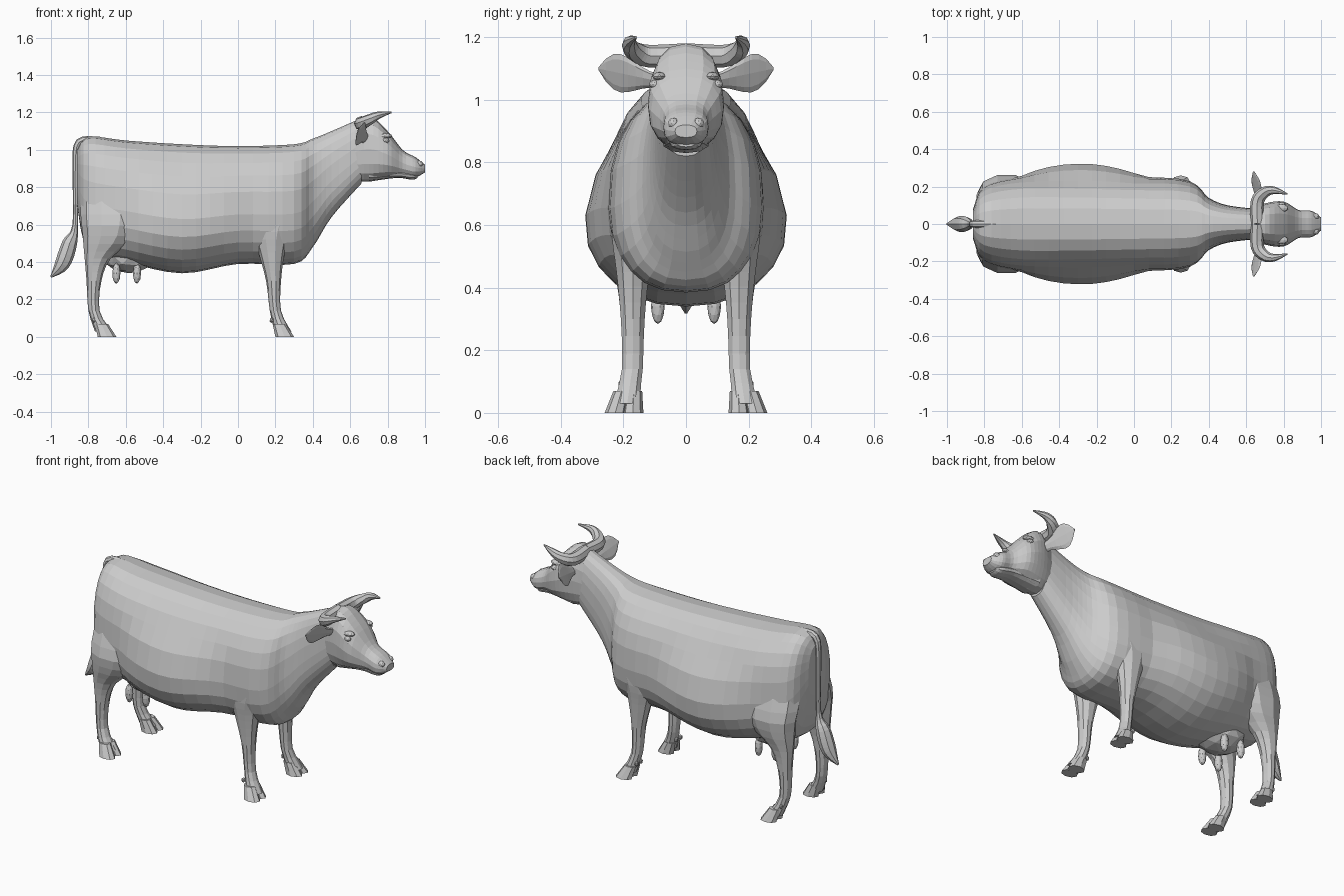
import bpy, bmesh, math
from mathutils import Vector, Matrix

if "Cube" in bpy.data.objects:
    bpy.data.objects.remove(bpy.data.objects["Cube"], do_unlink=True)

X_AXIS, Y_AXIS, Z_AXIS = Matrix.Identity(3)
GREY = (0.6, 0.6, 0.6, 1)
hide = bpy.data.materials.new("plain grey")
hide.use_nodes = True
hide.diffuse_color = GREY
hide.node_tree.nodes["Principled BSDF"].inputs["Base Color"].default_value = GREY


def finish(name, bm):
    bmesh.ops.recalc_face_normals(bm, faces=bm.faces)
    mesh = bpy.data.meshes.new(name)
    bm.to_mesh(mesh)
    bm.free()
    mesh.materials.append(hide)
    obj = bpy.data.objects.new(name, mesh)
    bpy.context.collection.objects.link(obj)


def smooth(stations, steps=3):
    """Catmull-Rom interpolation of tuples of any length."""
    out = []
    last = len(stations) - 1
    for i in range(last):
        before, start, end, after = (
            stations[min(max(i + k, 0), last)] for k in (-1, 0, 1, 2))
        for s in range(steps):
            t = s / steps
            out.append([
                b + t / 2 * (c - a + t * (2 * a - 5 * b + 4 * c - d + t * (3 * (b - c) + d - a)))
                for a, b, c, d in zip(before, start, end, after)])
    return out + [stations[-1]]


def ring(centre, side, up, down=None, sides=10, power=1):
    """Closed section with separate upper and lower heights."""
    down = down or up
    points = []
    for k in range(sides):
        angle = math.tau * k / sides
        c, s = (math.copysign(abs(v) ** power, v) for v in (math.cos(angle), math.sin(angle)))
        points.append(centre + side * c + (up if s > 0 else down) * s)
    return points


def loft(name, rings):
    bm = bmesh.new()
    loops = [[bm.verts.new(point) for point in section] for section in rings]
    for a, b in zip(loops, loops[1:]):
        for k in range(len(a)):
            bm.faces.new((a[k - 1], a[k], b[k], b[k - 1]))
    bm.faces.new(loops[0])
    bm.faces.new(loops[-1])
    finish(name, bm)


def trunk(name, stations, sides, widest, swellings=()):
    """Stations along x: x, bottom, top, half width; swellings push the flanks outward."""
    rings = []
    for x, low, top, width in smooth(stations, 4):
        below = (top - low) * widest
        above = (top - low) - below
        section = ring(Vector((x, 0, low + below)), Y_AXIS * width,
                       Z_AXIS * above, Z_AXIS * below, sides, 0.82)
        for point in section:
            for cx, cz, length, height, gain in swellings:
                fade = max(0, 1 - ((x - cx) / length) ** 2) * max(0, 1 - ((point.z - cz) / height) ** 2)
                point.y *= 1 + gain * fade
        rings.append(section)
    loft(name, rings)


def leg(name, stations, side):
    """Stations down the leg: z, x, radius; it leans in at the top and out at the foot."""
    rings = []
    for z, x, radius in smooth(stations):
        y = min(0.17, 0.35 - 0.3 * z) + 0.15 * max(0, 0.15 - z)
        rings.append(ring(Vector((x, y * side, z)), X_AXIS * radius, Y_AXIS * (radius / 2 + 0.02)))
    loft(name, rings)


def tube(name, stations, reference):
    """Round tapering tube; stations are x, y, z, radius."""
    stations = smooth(stations, 4)
    path = [Vector(s[:3]) for s in stations]
    rings = []
    for i, point in enumerate(path):
        along = (path[min(i + 1, len(path) - 1)] - path[max(i - 1, 0)]).normalized()
        side = along.cross(reference).normalized()
        radius = stations[i][3]
        rings.append(ring(point, side * radius, along.cross(side) * radius, sides=8))
    loft(name, rings)


def ball(name, centre, radii, detail=2):
    bm = bmesh.new()
    place = Matrix.Translation(centre) @ Matrix.Diagonal((*radii, 1))
    bmesh.ops.create_icosphere(bm, subdivisions=detail, radius=1, matrix=place)
    finish(name, bm)


def ear(name, side):
    """Flattened leaf that swells toward the tip and tilts forward."""
    root, tip = Vector((0.68, 0.09 * side, 1.06)), Vector((0.64, 0.28 * side, 1.1))
    rings = []
    for k in range(9):
        t = k / 8
        swell = math.sin(math.pi * t ** 1.7)
        height = 0.05 * swell + 0.02 * (1 - t) + 0.004
        rings.append(ring(root.lerp(tip, t), X_AXIS * (0.016 - 0.012 * t),
                          (Z_AXIS + X_AXIS * 0.4) * height, sides=8))
    loft(name, rings)


def hoof(name, toe, y, splay, side):
    """One claw that widens and moves forward toward the ground."""
    rings = []
    for k in range(4):
        rise = k / 3
        centre = Vector((toe - 0.03 * rise, (y + splay * (1 - rise)) * side, 0.07 * rise))
        rings.append(ring(centre, X_AXIS * (0.05 - 0.015 * rise),
                          Y_AXIS * (0.034 - 0.008 * rise), sides=8))
    loft(name, rings)


# Barrel, rump, brisket and neck, with belly and shoulder swellings
trunk("body", [
    (-0.86, 0.7, 1, 0.08), (-0.8, 0.46, 1.07, 0.2), (-0.6, 0.4, 1.05, 0.25),
    (-0.3, 0.34, 1.03, 0.25), (0, 0.39, 1.02, 0.24), (0.3, 0.39, 1.03, 0.22),
    (0.4, 0.48, 1.06, 0.14), (0.5, 0.64, 1.1, 0.1), (0.66, 0.82, 1.17, 0.08)],
    sides=24, widest=0.42,
    swellings=[(-0.26, 0.58, 0.36, 0.3, 0.3), (0.2, 0.7, 0.16, 0.3, 0.06)])

# Skull with muzzle, and lower jaw
trunk("head", [
    (0.6, 0.84, 1.12, 0.07), (0.7, 0.83, 1.18, 0.11), (0.8, 0.85, 1.1, 0.12),
    (0.88, 0.86, 1, 0.075), (0.95, 0.854, 0.96, 0.07), (1, 0.88, 0.92, 0.035)],
    sides=16, widest=0.5)
trunk("lower_jaw", [
    (0.7, 0.83, 0.93, 0.08), (0.85, 0.85, 0.9, 0.06), (0.93, 0.84, 0.89, 0.05),
    (0.96, 0.85, 0.88, 0.03)], sides=12, widest=0.5)

front_path = [(0.92, 0.22, 0.06), (0.74, 0.22, 0.13), (0.56, 0.18, 0.1), (0.45, 0.18, 0.07),
              (0.3, 0.19, 0.04), (0.14, 0.2, 0.03), (0.03, 0.24, 0.045)]
hind_path = [(0.95, -0.7, 0.08), (0.72, -0.68, 0.16), (0.54, -0.69, 0.14), (0.42, -0.75, 0.07),
             (0.3, -0.77, 0.04), (0.14, -0.77, 0.03), (0.03, -0.72, 0.045)]

for label, side in (("left", 1), ("right", -1)):
    # Legs with cloven hooves and dewclaws
    for place, path, toe in (("front", front_path, 0.25), ("hind", hind_path, -0.7)):
        limb = f"{label}_{place}"
        leg(f"{limb}_leg", path, side)
        for part, y, splay in (("inner", 0.166, 0.004), ("outer", 0.206, 0.02)):
            hoof(f"{limb}_{part}_hoof", toe, y, splay, side)
            ball(f"{limb}_{part}_dewclaw", (toe - 0.07, y * side, 0.09), (0.012, 0.012, 0.016), 1)

    # Horn sweeping outward, forward and up
    tube(f"{label}_horn", [
        (0.66, 0, 1.145, 0.036), (0.66, 0.12, 1.14, 0.036), (0.7, 0.17, 1.16, 0.03),
        (0.75, 0.18, 1.185, 0.02), (0.82, 0.16, 1.2, 0.004)], Z_AXIS)
    for_side = Matrix.Diagonal((1, side, 1))
    horn = bpy.data.objects[f"{label}_horn"].data
    horn.transform(for_side.to_4x4())
    if side < 0:
        horn.flip_normals()

    # Ear, eye, brow and nostril
    ear(f"{label}_ear", side)
    ball(f"{label}_eye", (0.79, 0.1 * side, 1.05), (0.02, 0.018, 0.014))
    ball(f"{label}_brow", (0.785, 0.085 * side, 1.075), (0.04, 0.022, 0.014))
    ball(f"{label}_nostril", (0.968, 0.04 * side, 0.925), (0.022, 0.018, 0.018))

    # Teats
    for place, x in (("front", -0.54), ("hind", -0.65)):
        ball(f"{label}_{place}_teat", (x, 0.09 * side, 0.34), (0.022, 0.022, 0.056))

ball("udder", (-0.58, 0, 0.43), (0.14, 0.13, 0.09))

# Tail arching off the rump and swelling into a hanging tuft
tail_path = [(-0.74, 1.05, 0.02), (-0.85, 1.04, 0.02), (-0.87, 0.9, 0.015), (-0.87, 0.6, 0.015),
             (-0.9, 0.5, 0.04), (-0.94, 0.39, 0.04), (-1, 0.32, 0.005)]
tube("tail", [(x, 0, z, radius) for x, z, radius in tail_path], Y_AXIS)
